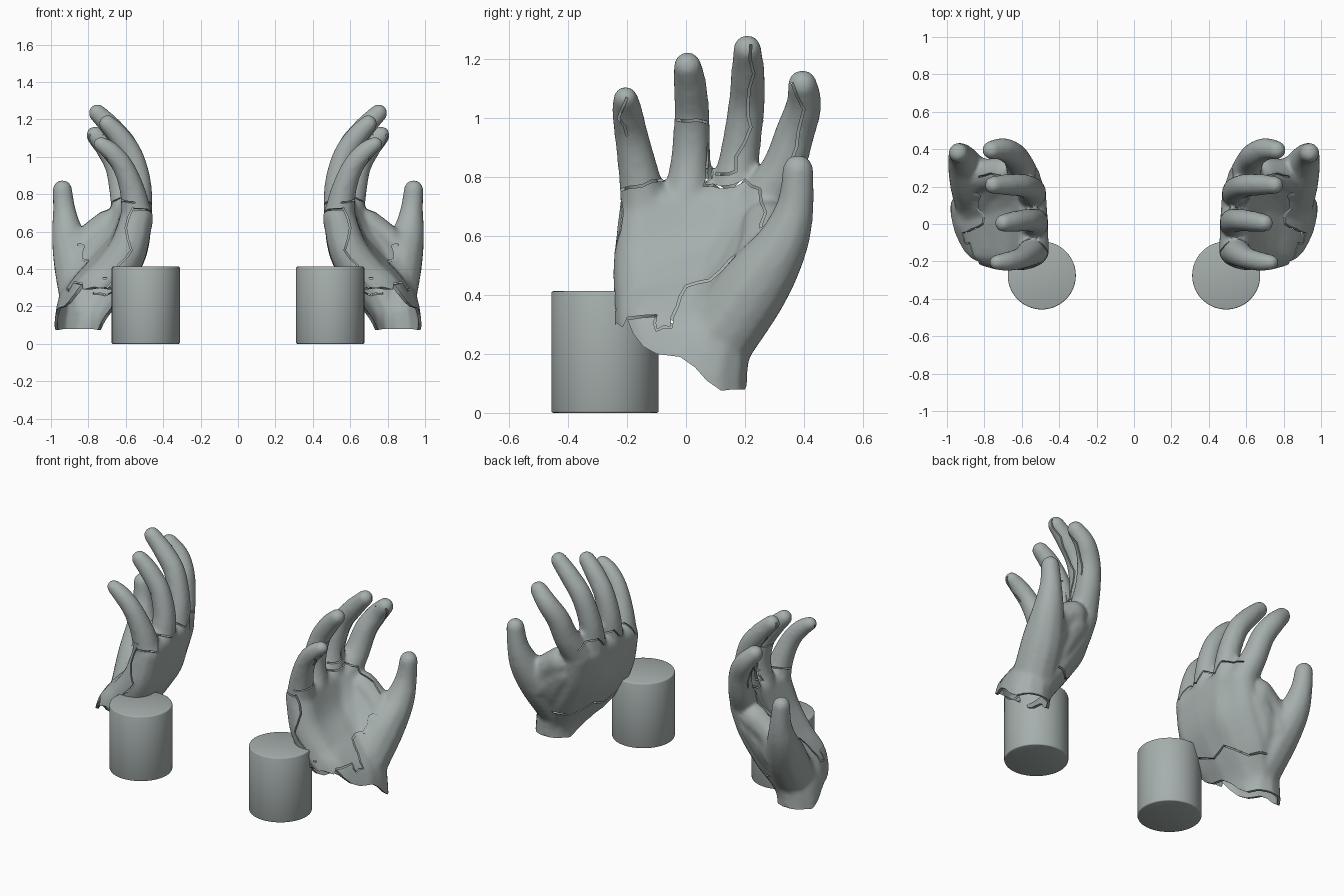
import bpy, bmesh, math, random
from mathutils import Vector, Matrix

if "Cube" in bpy.data.objects:
    bpy.data.objects.remove(bpy.data.objects["Cube"])

random.seed(4)
stone = bpy.data.materials.new("grey stone")
stone.diffuse_color = (0.38, 0.43, 0.42, 1)
stone.use_nodes = True
stone.node_tree.nodes["Principled BSDF"].inputs["Base Color"].default_value = stone.diffuse_color


def add_object(name, mesh):
    ob = bpy.data.objects.new(name, mesh)
    bpy.context.collection.objects.link(ob)
    return ob


def finish(ob, angle=40):
    ob.data.materials.clear()
    ob.data.materials.append(stone)
    bpy.ops.object.select_all(action='DESELECT')
    ob.select_set(True)
    bpy.context.view_layer.objects.active = ob
    bpy.ops.object.shade_smooth_by_angle(angle=math.radians(angle))


def baked(ob):
    dg = bpy.context.evaluated_depsgraph_get()
    return bpy.data.meshes.new_from_object(ob.evaluated_get(dg))


def spline(pts, steps):
    """Smooth curve through tuples of any length."""
    p = [pts[0]] + list(pts) + [pts[-1]]
    out = []
    for k in range(steps + 1):
        u = k / steps * (len(pts) - 1)
        i = min(int(u), len(pts) - 2)
        t = u - i
        a, b, c, d = p[i:i + 4]
        out.append([0.5 * (2 * q + (r - o) * t + (2 * o - 5 * q + 4 * r - s) * t * t
                           + (3 * q - o - 3 * r + s) * t ** 3) for o, q, r, s in zip(a, b, c, d)])
    return out


# Digits: x, y, z, radius from root to tip
fingers = [
    [(.54, -.135, .66, .09), (.56, -.158, .80, .073), (.61, -.185, .94, .06), (.675, -.20, 1.025, .054), (.733, -.205, 1.068, .043)],
    [(.54, .0, .70, .085), (.53, .015, .85, .071), (.565, .020, 1.0, .063), (.635, .014, 1.11, .059), (.697, .005, 1.177, .050)],
    [(.55, .155, .70, .085), (.545, .182, .87, .071), (.59, .205, 1.04, .065), (.67, .21, 1.15, .060), (.752, .208, 1.235, .050)],
    [(.59, .25, .70, .09), (.615, .325, .82, .077), (.645, .37, .95, .070), (.70, .400, 1.045, .063), (.763, .395, 1.115, .052)],
]
thumb = [(.83, .10, .24, .13), (.865, .225, .42, .125), (.907, .325, .57, .092), (.927, .37, .70, .066), (.939, .38, .824, .055)]
web = [(.84, .25, .46, .11), (.785, .265, .56, .087), (.69, .275, .635, .087)]
heel = [(.83, .06, .22, .135), (.79, .15, .36, .13), (.75, .22, .47, .115), (.68, .25, .57, .10)]
# Palm rays from wrist to knuckle, filled in between
rays = [
    [(.83, -.08, .12, .12), (.77, -.112, .26, .128), (.68, -.125, .36, .12), (.59, -.145, .50, .105), (.54, -.14, .68, .09)],
    [(.86, .0, .05, .13), (.81, .0, .22, .145), (.68, .0, .38, .13), (.585, .0, .52, .11), (.54, .0, .69, .085)],
    [(.86, .06, .02, .13), (.83, .07, .20, .14), (.70, .10, .38, .13), (.59, .12, .53, .11), (.55, .145, .69, .085)],
    [(.86, .08, .0, .13), (.835, .085, .20, .135), (.74, .16, .38, .13), (.64, .21, .54, .11), (.59, .25, .68, .09)],
]
for _ in range(2):
    filled = []
    for a, b in zip(rays, rays[1:]):
        filled += [a, [tuple((m + n) / 2 for m, n in zip(p, q)) for p, q in zip(a, b)]]
    rays = filled + [rays[-1]]

# Hand volume: overlapping balls fused by remeshing
bm = bmesh.new()
bmesh.ops.create_icosphere(bm, subdivisions=2, radius=1)
ball = [v.co.copy() for v in bm.verts]
ball_faces = [[v.index for v in f.verts] for f in bm.faces]
bm.free()
verts, faces = [], []
for path in fingers + rays + [thumb, web, heel]:
    for x, y, z, r in spline(path, 26):
        n = len(verts)
        verts += [v * r + Vector((x, y, z)) for v in ball]
        faces += [[i + n for i in f] for f in ball_faces]
me = bpy.data.meshes.new("hand_volume")
me.from_pydata(verts, [], faces)
hand = add_object("right_hand", me)
mod = hand.modifiers.new("fuse", 'REMESH')
mod.mode = 'VOXEL'
mod.voxel_size = 0.011
mod = hand.modifiers.new("relax", 'SMOOTH')
mod.factor = 0.5
mod.iterations = 14
mod = hand.modifiers.new("hollow", 'SOLIDIFY')
mod.thickness = 0.016
mod.offset = -1
mesh = baked(hand)
hand.modifiers.clear()
hand.data = mesh


def cut(bm):
    """Subtract a closed bmesh from the hand."""
    bmesh.ops.recalc_face_normals(bm, faces=bm.faces)
    me = bpy.data.meshes.new("cutter")
    bm.to_mesh(me)
    bm.free()
    tool = add_object("cutter", me)
    tool.hide_render = True
    before = len(hand.data.vertices)
    for solver in ('MANIFOLD', 'EXACT'):
        mod = hand.modifiers.new("cut", 'BOOLEAN')
        mod.operation = 'DIFFERENCE'
        mod.object = tool
        mod.solver = solver
        result = baked(hand)
        hand.modifiers.clear()
        if len(result.vertices) not in (0, before) and len(result.vertices) > before * 0.5:
            hand.data = result
            break
    bpy.data.objects.remove(tool)


# Torn wrist opening
rim = [(-.5, .32), (-.26, .275), (-.235, .305), (-.215, .29), (-.2, .32), (-.18, .27), (-.145, .225), (-.1, .2), (-.02, .19),
       (.03, .155), (.07, .11), (.12, .075), (.16, .08), (.2, .08), (.215, .11), (.5, .12), (.5, -.4), (-.5, -.4)]
bm = bmesh.new()
face = bm.faces.new([bm.verts.new((.3, y, z)) for y, z in rim])
ext = bmesh.ops.extrude_face_region(bm, geom=[face], use_keep_orig=True)
bmesh.ops.translate(bm, vec=(1, 0, 0), verts=[g for g in ext['geom'] if isinstance(g, bmesh.types.BMVert)])
bmesh.ops.triangulate(bm, faces=bm.faces)
cut(bm)

# Cracks: thin curtains cut through one side of the shell
axis = [(.1, .83), (.22, .80), (.38, .69), (.52, .60), (.7, .55), (.85, .55), (1.0, .59), (1.12, .66), (1.3, .77)]


def mid(z):
    for (z0, x0), (z1, x1) in zip(axis, axis[1:]):
        if z <= z1:
            return x0 + (x1 - x0) * (z - z0) / (z1 - z0)
    return axis[-1][1]


def crack(pts, way, w=0.004):
    way = Vector(way)
    path = [Vector(pts[0])]
    for p, q in zip(pts, pts[1:]):
        p, q = Vector(p), Vector(q)
        s = (q - p).cross(way).normalized()
        path += [(p + q) / 2 + s * random.uniform(-.009, .009), q]
    bm = bmesh.new()
    rings = []
    for i, p in enumerate(path):
        t = path[min(i + 1, len(path) - 1)] - path[max(i - 1, 0)]
        s = t.cross(way).normalized() * w
        rings.append([bm.verts.new(c) for c in (p - s, p + s, p + s + way, p - s + way)])
    for a, b in zip(rings, rings[1:]):
        for i in range(4):
            j = (i + 1) % 4
            bm.faces.new((a[i], a[j], b[j], b[i]))
    bm.faces.new(rings[0])
    bm.faces.new(rings[-1][::-1])
    bmesh.ops.triangulate(bm, faces=bm.faces)
    cut(bm)


palm_cracks = [
    (0, [(-.24, .75), (-.15, .77), (-.075, .79)]),
    (0, [(-.07, .995), (.0, .99), (.075, .985), (.075, .90), (.07, .83)]),
    (.01, [(.22, 1.25), (.23, 1.15), (.21, 1.05), (.22, .97), (.17, .87), (.17, .82), (.12, .81), (.07, .825),
           (.06, .77), (.12, .765), (.2, .79), (.25, .76), (.27, .68), (.25, .60), (.15, .52), (.08, .45), (0, .43),
           (-.03, .36), (-.05, .29), (-.1, .28), (-.1, .33), (-.2, .32)]),
    (.06, [(.36, 1.12), (.40, 1.03), (.38, .95), (.36, .86)]),
    (.03, [(-.2, 1.07), (-.23, 1.0), (-.2, .94)]),
]
for off, line in palm_cracks:
    crack([(mid(z) + off, y, z) for y, z in line], (.25, 0, 0))
back_cracks = [
    [(-.24, .72), (-.15, .70), (-.1, .78), (0, .74), (.05, .8), (.15, .74), (.2, .8), (.33, .76)],
    [(-.24, .35), (-.1, .33), (0, .29), (.1, .33), (.2, .26), (.26, .28)],
]
for line in back_cracks:
    crack([(mid(z) + .01, y, z) for y, z in line], (-.35, 0, 0))
crack([(.56, -.12, .73), (.6, -.12, .62), (.57, -.12, .5), (.64, -.12, .42), (.62, -.12, .36), (.7, -.12, .30)], (0, -.25, 0))

# Mirrored left hand
left = add_object("left_hand", hand.data.copy())
left.data.transform(Matrix.Scale(-1, 4, (1, 0, 0)))
left.data.flip_normals()
for ob in (hand, left):
    finish(ob)

# Round pedestals beside the hands
for name, x in (("right_pedestal", .493), ("left_pedestal", -.493)):
    bm = bmesh.new()
    bmesh.ops.create_cone(bm, cap_ends=True, segments=64, radius1=.182, radius2=.182, depth=.413,
                          matrix=Matrix.Translation((x, -.275, .2065)))
    rims = [e for e in bm.edges if abs(e.verts[0].co.z - e.verts[1].co.z) < .01]
    bmesh.ops.bevel(bm, geom=rims, offset=.006, segments=2, affect='EDGES', profile=.5)
    me = bpy.data.meshes.new(name)
    bm.to_mesh(me)
    bm.free()
    finish(add_object(name, me), 50)
